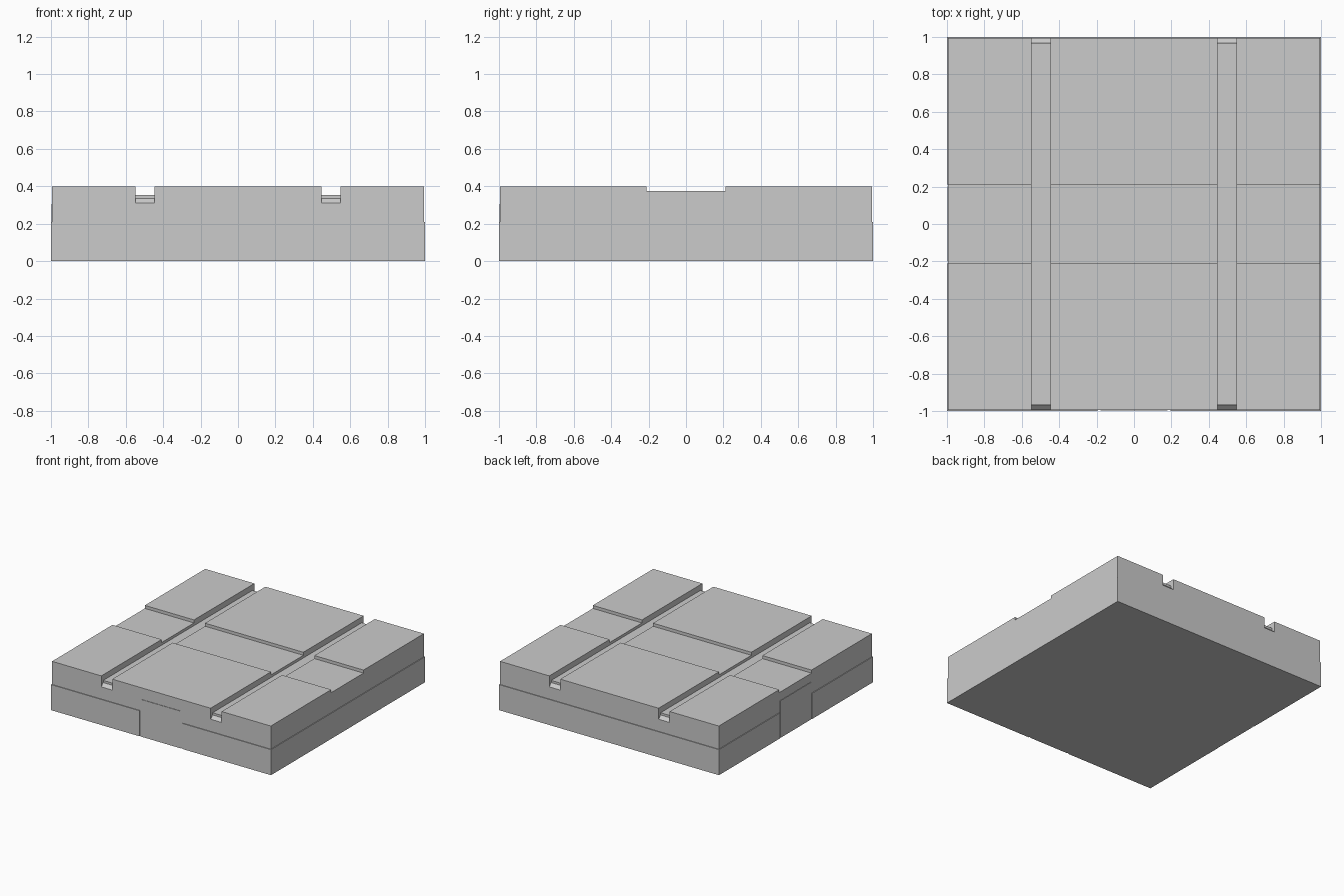
import bpy, bmesh
from mathutils import Matrix, Vector

if "Cube" in bpy.data.objects:
    bpy.data.objects.remove(bpy.data.objects["Cube"])


def box(name, lo, hi):
    lo, hi = Vector(lo), Vector(hi)
    bm = bmesh.new()
    bmesh.ops.create_cube(bm, size=1)
    bmesh.ops.transform(bm, verts=bm.verts,
                        matrix=Matrix.Translation((lo + hi) / 2) @ Matrix.Diagonal((*(hi - lo), 1)))
    return finish(name, bm)


def extrude_x(name, profile, x0, x1):
    bm = bmesh.new()
    face = bm.faces.new([bm.verts.new((x0, y, z)) for y, z in profile])
    out = bmesh.ops.extrude_face_region(bm, geom=[face])
    verts = [v for v in out["geom"] if isinstance(v, bmesh.types.BMVert)]
    bmesh.ops.translate(bm, verts=verts, vec=(x1 - x0, 0, 0))
    bmesh.ops.recalc_face_normals(bm, faces=bm.faces)
    return finish(name, bm)


def finish(name, bm):
    mesh = bpy.data.meshes.new(name)
    bm.to_mesh(mesh)
    bm.free()
    ob = bpy.data.objects.new(name, mesh)
    bpy.context.collection.objects.link(ob)
    return ob


def cut(target, cutter):
    cutter.hide_render = True
    bpy.context.view_layer.objects.active = target
    mod = target.modifiers.new("cut", "BOOLEAN")
    mod.operation = "DIFFERENCE"
    mod.solver = "EXACT"
    mod.object = cutter
    bpy.ops.object.modifier_apply(modifier=mod.name)
    bpy.data.objects.remove(cutter)


E = 0.994  # half width of the slightly inset upper slab

# Wider lower plinth, with slots for the front and left panels
plinth = box("plinth", (-1, -1, 0), (1, 1, 0.21))
cut(plinth, box("front_slot", (-0.195, -1.1, -0.1), (0.195, -E, 0.3)))
cut(plinth, box("left_slot", (-1.1, -0.21, -0.1), (-E, 0.21, 0.3)))

# Upper slab with a shallow cross channel
slab = box("upper_slab", (-E, -E, 0.21), (E, E, 0.4))
cut(slab, box("cross_channel", (-1.1, -0.21, 0.375), (1.1, 0.21, 0.5)))

# Two long grooves, each dropping to a sloped drain lip at both ends
half = [(0.968, 0.353), (0.968, 0.335), (E, 0.31), (1.1, 0.31), (1.1, 0.5)]
profile = half + [(-y, z) for y, z in reversed(half)]
for x in (-0.497, 0.497):
    cut(slab, extrude_x("groove", profile, x - 0.05, x + 0.05))

# Thin connector panels on the front and left sides
box("front_panel", (-0.18, -0.998, 0), (0.18, -E + 0.004, 0.305))
box("left_panel", (-0.998, -0.2, 0), (-E + 0.004, 0.2, 0.305))
